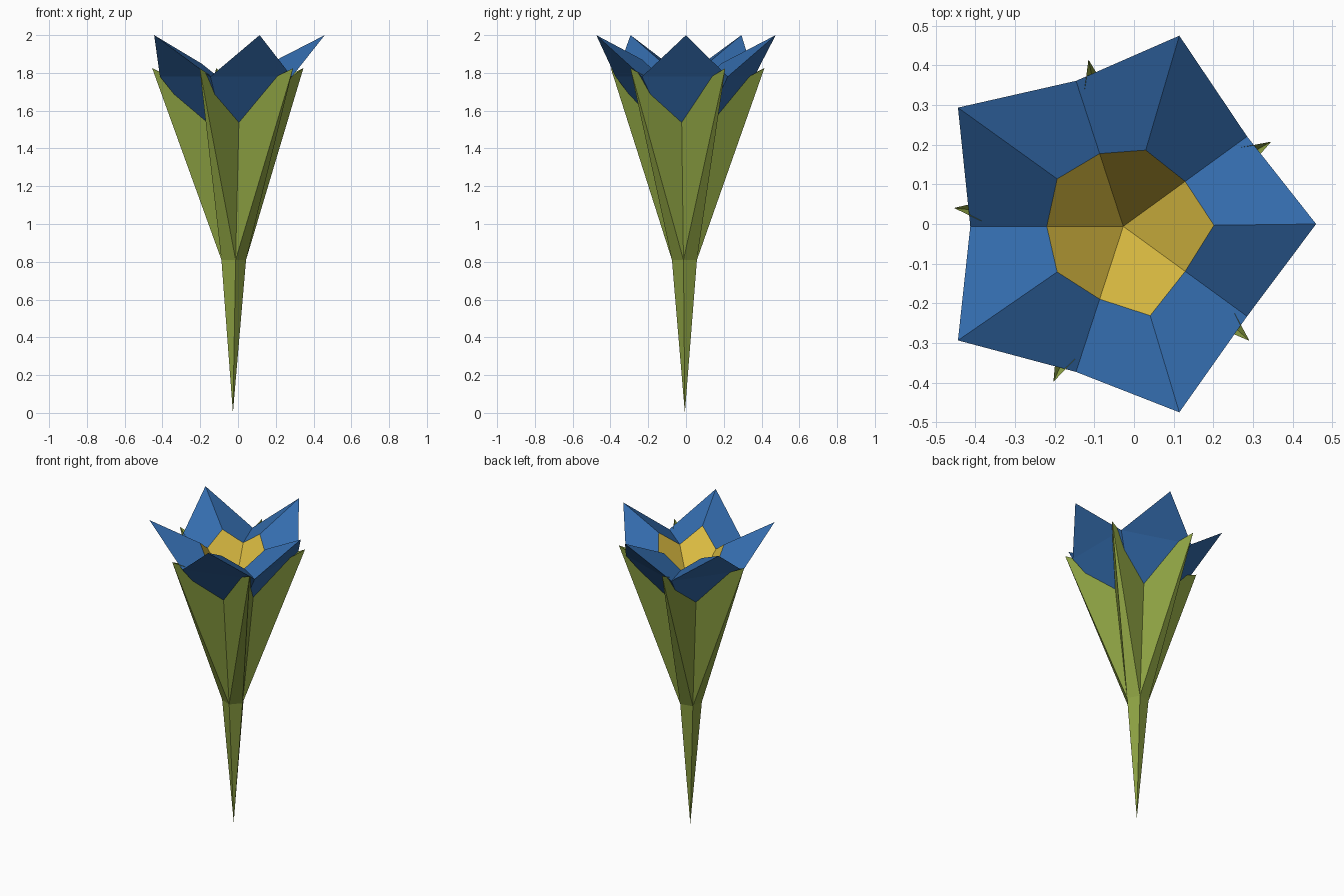
import bpy
import bmesh
from math import cos, sin, radians
from mathutils import Vector

cube = bpy.data.objects.get("Cube")
if cube:
    bpy.data.objects.remove(cube, do_unlink=True)

SIDES = 5
CENTRE = (-0.027, -0.006)
TIP_CENTRE = (-0.04, 0.0)


def material(name, colour):
    mat = bpy.data.materials.new(name)
    mat.use_nodes = True
    mat.diffuse_color = colour
    mat.node_tree.nodes["Principled BSDF"].inputs["Base Color"].default_value = colour
    return mat


def ring(radius, z, start, centre=CENTRE):
    """Five points evenly spaced round the flower axis."""
    angles = [radians(start + 360 / SIDES * k) for k in range(SIDES)]
    return [Vector((centre[0] + radius * cos(a), centre[1] + radius * sin(a), z))
            for a in angles]


def axis(z):
    return Vector((*CENTRE, z))


def build(name, faces, mat):
    """Make a flat shaded mesh from polygons and weld their shared corners."""
    bm = bmesh.new()
    for face in faces:
        bm.faces.new([bm.verts.new(p) for p in face])
    bmesh.ops.remove_doubles(bm, verts=bm.verts[:], dist=0.0001)
    mesh = bpy.data.meshes.new(name)
    bm.to_mesh(mesh)
    bm.free()
    mesh.materials.append(mat)
    obj = bpy.data.objects.new(name, mesh)
    bpy.context.collection.objects.link(obj)
    return obj


green = material("leaf green", (0.26, 0.35, 0.054, 1))
blue = material("petal blue", (0.034, 0.15, 0.42, 1))
yellow = material("centre yellow", (0.76, 0.54, 0.058, 1))

# Stem and pointed sepals
neck = ring(0.07, 0.81, -6.2)
notch = ring(0.172, 1.68, -6.2)
spike = ring(0.43, 1.825, 29.8)
foot, inside = axis(0), axis(1.4)
stem_faces, sepal_faces = [], []
for k in range(SIDES):
    n = (k + 1) % SIDES
    stem_faces.append((foot, neck[n], neck[k]))
    sepal_faces += [
        (neck[k], neck[n], spike[k]),
        (neck[k], spike[k], notch[k]),
        (neck[n], notch[n], spike[k]),
        (inside, notch[k], spike[k]),
        (inside, spike[k], notch[n]),
    ]
build("stem", stem_faces, green)
build("sepals", sepal_faces, green)

# Petal cup: cone below, folded pointed petals above
hub = axis(1.75)
tips = ring(0.4995, 2.0, 0, TIP_CENTRE)
valley = ring(0.386, 1.78, -36)
cup_base = axis(1.3)
ridge_reach = [0.47, 0.4, 0.4, 0.4, 0.48]
ridge = [hub.lerp(t, f) for t, f in zip(tips, ridge_reach)]
inner_valley = [hub.lerp(v, 0.5) for v in valley]
petal_faces, centre_faces = [], []
pit = axis(1.5)
for k in range(SIDES):
    n = (k + 1) % SIDES
    petal_faces += [
        (cup_base, valley[n], valley[k]),
        (valley[k], valley[n], tips[k]),
        (ridge[k], tips[k], valley[n], inner_valley[n]),
        (inner_valley[k], valley[k], tips[k], ridge[k]),
    ]
    centre_faces.append((pit, inner_valley[k], ridge[k], inner_valley[n]))
build("petals", petal_faces, blue)

# Sunken flower centre
build("flower_centre", centre_faces, yellow)
